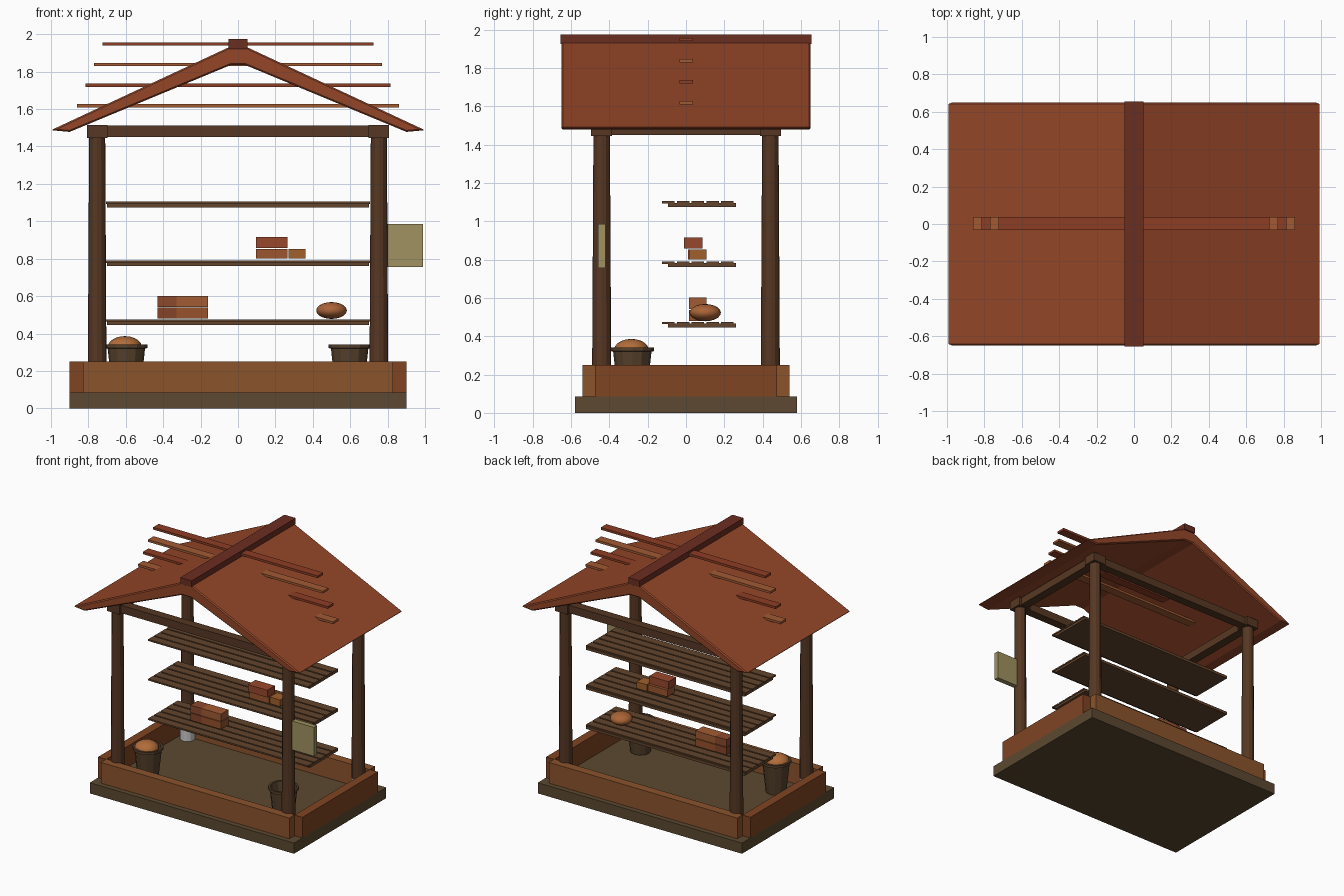
import bpy, bmesh, math
from mathutils import Vector

if "Cube" in bpy.data.objects:
    bpy.data.objects.remove(bpy.data.objects["Cube"])

mats = {}

def paint(ob, hexcol):
    if hexcol not in mats:
        rgb = [int(hexcol[i:i + 2], 16) / 255 for i in (0, 2, 4)]
        m = bpy.data.materials.new("paint_" + hexcol)
        m.diffuse_color = [c ** 2.2 for c in rgb] + [1]
        m.use_nodes = True
        m.node_tree.nodes["Principled BSDF"].inputs["Base Color"].default_value = m.diffuse_color
        mats[hexcol] = m
    ob.data.materials.append(mats[hexcol])

def finish(name, bm, col=None, bevel=0):
    bmesh.ops.recalc_face_normals(bm, faces=bm.faces)
    me = bpy.data.meshes.new(name)
    bm.to_mesh(me)
    bm.free()
    ob = bpy.data.objects.new(name, me)
    bpy.context.collection.objects.link(ob)
    if col:
        paint(ob, col)
    if bevel:
        b = ob.modifiers.new("bevel", 'BEVEL')
        b.width = bevel
        b.segments = 1
    return ob

def box(name, x0, x1, y0, y1, z0, z1, col, bevel=0):
    bm = bmesh.new()
    bmesh.ops.create_cube(bm, size=1)
    for v in bm.verts:
        v.co = Vector(((x0 + x1) / 2 + v.co.x * (x1 - x0),
                       (y0 + y1) / 2 + v.co.y * (y1 - y0),
                       (z0 + z1) / 2 + v.co.z * (z1 - z0)))
    return finish(name, bm, col, bevel)

def lathe(name, x, y, profile, n, col=None):
    # profile of (radius, z) spun about a vertical axis, ends capped
    bm = bmesh.new()
    rings = [[bm.verts.new((x + r * math.cos(2 * math.pi * k / n),
                            y + r * math.sin(2 * math.pi * k / n), z))
              for k in range(n)] for r, z in profile]
    for a, b in zip(rings, rings[1:]):
        for k in range(n):
            j = (k + 1) % n
            bm.faces.new((a[k], a[j], b[j], b[k]))
    bm.faces.new(rings[0])
    bm.faces.new(rings[-1])
    return finish(name, bm, col)

def blob(name, x, y, z, r, h, col):
    bm = bmesh.new()
    bmesh.ops.create_uvsphere(bm, u_segments=16, v_segments=10, radius=1)
    for v in bm.verts:
        v.co = Vector((x + v.co.x * r, y + v.co.y * r, z + v.co.z * h))
    for f in bm.faces:
        f.smooth = True
    return finish(name, bm, col)

DARK, POST, RIM, RIM2 = "5C4A34", "573A28", "8A5430", "7E4627"
ROOF, RIDGE, SHELF = "93482D", "6B3226", "634630"

# base slab and planter boards
box("base_slab", -.9, .9, -.58, .58, 0, .085, DARK)
for s, tag in ((-1, "front"), (1, "back")):
    y = sorted((s * .47, s * .54))
    box(tag + "_board", -.83, .83, *y, .085, .25, RIM)
for s, tag in ((-1, "left"), (1, "right")):
    x = sorted((s * .83, s * .9))
    box(tag + "_board", *x, -.475, .475, .085, .25, RIM2)

# posts with grey feet and square caps
for sx in (-1, 1):
    for sy in (-1, 1):
        x, y = sx * .753, sy * .44
        lathe("post_foot", x, y, [(.053, .085), (.053, .18)], 12)
        lathe("post", x, y, [(.05, .18), (.043, 1.46)], 12, POST)
        box("post_cap", x - .055, x + .055, y - .055, y + .055, 1.445, 1.515, POST)

# top beams
for s in (-1, 1):
    box("long_beam", -.75, .75, s * .44 - .035, s * .44 + .035, 1.45, 1.512, POST)
    box("cross_beam", s * .753 - .035, s * .753 + .035, -.44, .44, 1.45, 1.512, POST)

# roof: chevron profile extruded along y
half = [(.05, 1.93), (1.0, 1.487), (.9, 1.478), (.04, 1.835)]
prof = half + [(-x, z) for x, z in reversed(half)]
bm = bmesh.new()
face = bm.faces.new([bm.verts.new((x, -.65, z)) for x, z in prof])
ext = bmesh.ops.extrude_face_region(bm, geom=[face])
bmesh.ops.translate(bm, vec=(0, 1.3, 0),
                    verts=[v for v in ext["geom"] if isinstance(v, bmesh.types.BMVert)])
finish("roof", bm, ROOF, .008)
box("ridge_cap", -.05, .05, -.655, .655, 1.925, 1.975, RIDGE)

# long battens running through the roof
for i in range(4):
    z, x = 1.618 + i * .11, .86 - i * .045
    box("roof_batten", -x, x, -.033, .037, z - .009, z + .009,
        "A05A36" if i % 2 == 0 and i == 0 or i == 2 else "8C4029")

# shelves with planks on top
for top in (.475, .79, 1.105):
    box("shelf_board", -.7, .7, -.095, .26, top - .03, top - .009, SHELF)
    for k in range(5):
        y = -.125 + k * .077
        box("shelf_plank", -.705, .705, y, y + .066, top - .012, top, SHELF)

# bricks on the middle shelf
box("brick", .095, .265, .01, .1, .80, .853, "9A5733")
box("brick", .27, .36, .015, .108, .80, .853, "A0602F")
box("brick", .095, .265, -.01, .085, .857, .915, "96492F")

# bricks on the lower shelf
for z, cols in ((.48, ("84452C", "96532F")), (.543, ("8A4A30", "A05C36"))):
    box("brick", -.43, -.33, .015, .105, z, z + .058, cols[0])
    box("brick", -.33, -.16, .015, .108, z, z + .058, cols[1])
blob("loaf", .5, .1, .523, .082, .045, "A8643A")

# baskets, one filled
for x in (-.597, .597):
    lathe("basket", x, -.28, [(.075, .09), (.1, .32), (.112, .322), (.112, .342),
                              (.096, .342), (.07, .11)], 12, "574330")
blob("basket_filling", -.605, -.285, .33, .09, .056, "B06C3C")

# side sign panel
box("sign_panel", .80, .99, -.46, -.42, .755, .985, "9E9160")
